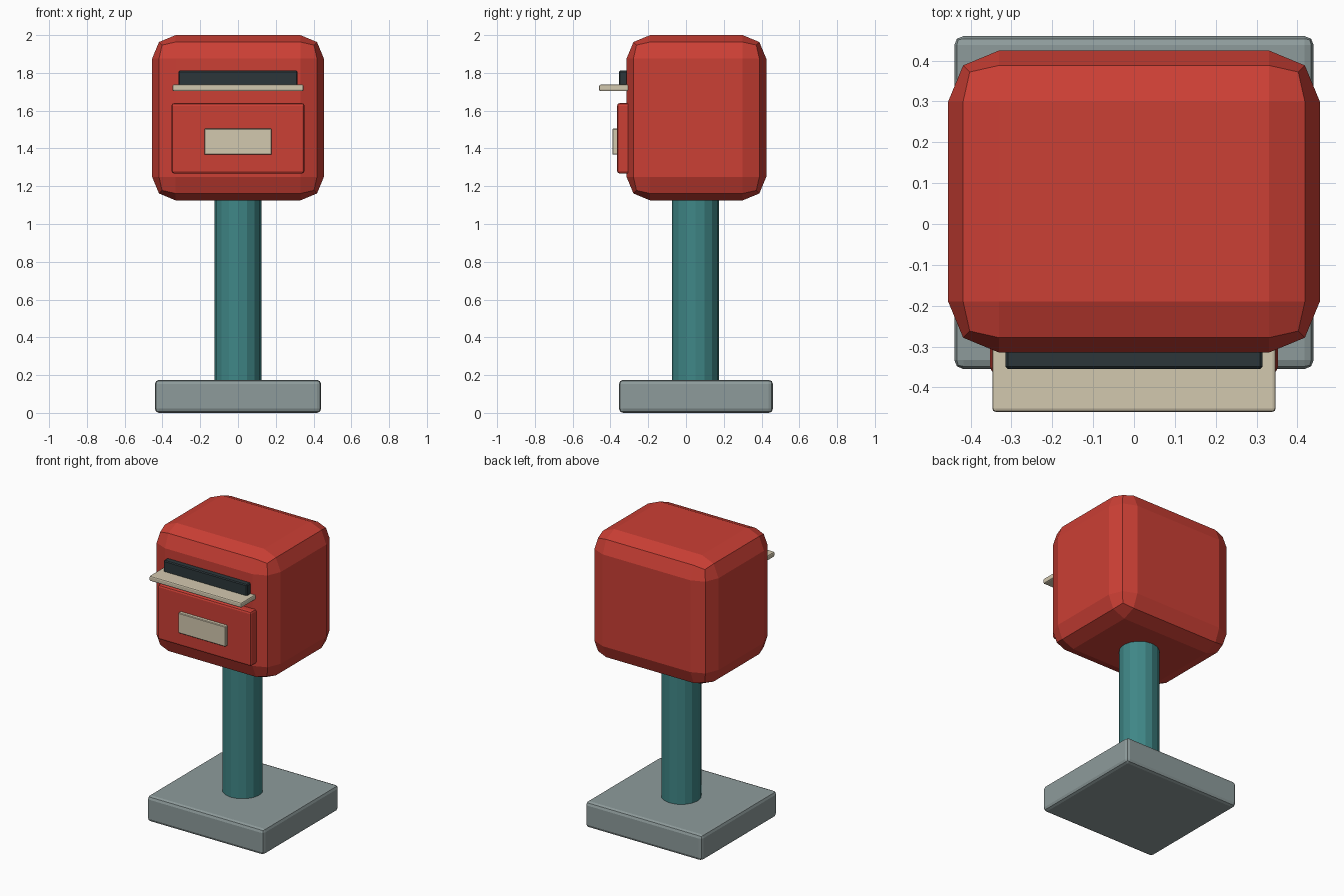
import bpy

if "Cube" in bpy.data.objects:
    bpy.data.objects.remove(bpy.data.objects["Cube"])


def material(name, rgb):
    m = bpy.data.materials.new(name)
    m.diffuse_color = (*rgb, 1)
    m.use_nodes = True
    m.node_tree.nodes["Principled BSDF"].inputs["Base Color"].default_value = m.diffuse_color
    return m


red = material("red_paint", (0.60, 0.05, 0.035))
teal = material("teal_paint", (0.05, 0.24, 0.24))
cream = material("cream_paint", (0.65, 0.58, 0.43))
dark = material("dark_gap", (0.025, 0.037, 0.042))
stone = material("stone_grey", (0.27, 0.33, 0.33))


def finish(obj, name, mat, bevel, segments):
    obj.name = name
    obj.data.materials.append(mat)
    if bevel:
        mod = obj.modifiers.new("bevel", 'BEVEL')
        mod.width = bevel
        mod.segments = segments
        mod.limit_method = 'ANGLE'
    return obj


def block(name, mat, x, y, z, bevel, segments=2):
    """Bevelled box of half width x, spanning the (min, max) pairs y and z."""
    centre = (0, sum(y) / 2, sum(z) / 2)
    bpy.ops.mesh.primitive_cube_add(size=1, location=centre)
    obj = bpy.context.object
    obj.scale = (2 * x, y[1] - y[0], z[1] - z[0])
    bpy.ops.object.transform_apply(location=False, rotation=False, scale=True)
    return finish(obj, name, mat, bevel, segments)


# Foot slab
block("base", stone, 0.44, (-0.355, 0.46), (0, 0.175), 0.022)

# Round post, running from inside the slab into the box
bpy.ops.mesh.primitive_cylinder_add(vertices=16, radius=0.125, depth=1.04,
                                    location=(0, 0.05, 0.66))
finish(bpy.context.object, "post", teal, 0, 1)

# Letter box body with chunky rounded edges
block("box_body", red, 0.455, (-0.315, 0.425), (1.125, 2.0), 0.125)

# Front details: slot, ledge, collection door and label plate
block("slot", dark, 0.315, (-0.355, -0.275), (1.73, 1.812), 0.006, 1)
block("slot_ledge", cream, 0.347, (-0.46, -0.30), (1.703, 1.738), 0.008)
block("door", red, 0.352, (-0.365, -0.29), (1.267, 1.64), 0.014)
block("label_plate", cream, 0.178, (-0.39, -0.35), (1.367, 1.505), 0.004, 1)
